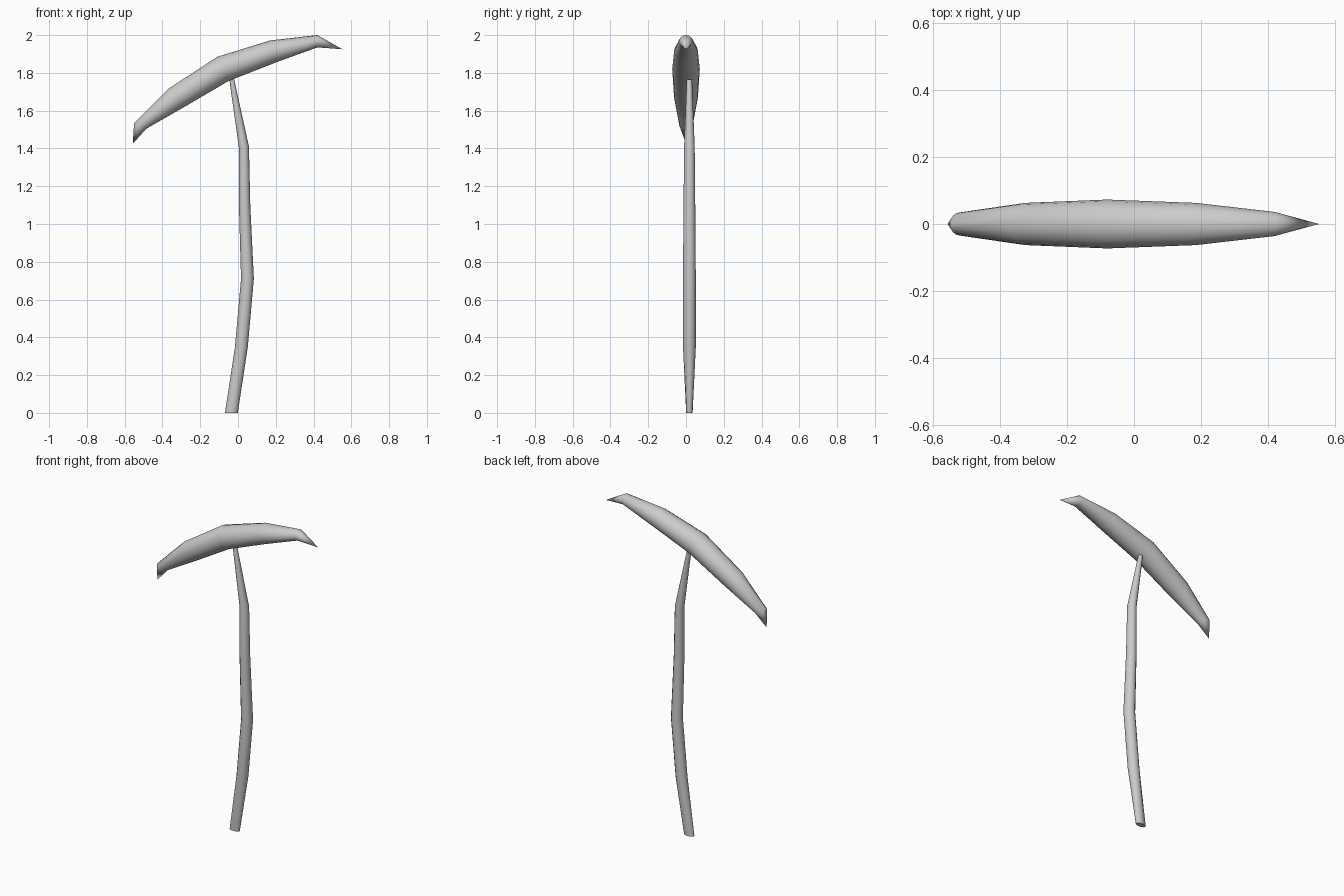
import bpy
import bmesh
from math import cos, sin, pi, radians
from mathutils import Vector

cube = bpy.data.objects.get("Cube")
if cube:
    bpy.data.objects.remove(cube, do_unlink=True)

# Single flat colour
grey = bpy.data.materials.new("plain grey")
grey.use_nodes = True
colour = (0.6, 0.6, 0.6, 1)
grey.diffuse_color = colour
grey.node_tree.nodes["Principled BSDF"].inputs["Base Color"].default_value = colour


def loft(name, rings, sides, start_tip=None, end_tip=None):
    """Skin elliptical rings (centre, half axis a, half axis b), ending in tips or caps."""
    bm = bmesh.new()
    loops = []
    for centre, a, b in rings:
        loops.append([bm.verts.new(centre + a * cos(2 * pi * i / sides) + b * sin(2 * pi * i / sides))
                      for i in range(sides)])
    for low, high in zip(loops, loops[1:]):
        for i in range(sides):
            j = (i + 1) % sides
            bm.faces.new((low[i], low[j], high[j], high[i]))
    for loop, tip in ((loops[0], start_tip), (loops[-1], end_tip)):
        if tip is None:
            bm.faces.new(loop)
        else:
            point = bm.verts.new(tip)
            for i in range(sides):
                bm.faces.new((loop[i], loop[(i + 1) % sides], point))
    bmesh.ops.recalc_face_normals(bm, faces=bm.faces)
    mesh = bpy.data.meshes.new(name)
    bm.to_mesh(mesh)
    bm.free()
    mesh.materials.append(grey)
    obj = bpy.data.objects.new(name, mesh)
    bpy.context.collection.objects.link(obj)
    bpy.ops.object.select_all(action="DESELECT")
    obj.select_set(True)
    bpy.context.view_layer.objects.active = obj
    bpy.ops.object.shade_smooth_by_angle(angle=radians(40))
    return obj


# Crooked handle: x, z, half width, half depth
handle = [(-0.035, 0, 0.034, 0.017), (0.018, 0.35, 0.034, 0.034),
          (0.05, 0.71, 0.034, 0.034), (0.035, 1.1, 0.03, 0.031),
          (0.031, 1.41, 0.027, 0.028), (-0.033, 1.765, 0.013, 0.014)]
loft("handle", [(Vector((x, 0.018, z)), Vector((w, 0, 0)), Vector((0, d, 0)))
                for x, z, w, d in handle], 12)

# Curved head: top x, top z, bottom x, bottom z, half depth
head = [(-0.55, 1.535, -0.485, 1.505, 0.035), (-0.37, 1.715, -0.28, 1.622, 0.063),
        (-0.11, 1.885, -0.05, 1.757, 0.073), (0.17, 1.972, 0.2, 1.855, 0.063),
        (0.42, 2.0, 0.42, 1.935, 0.036)]
rings = []
for tx, tz, bx, bz, depth in head:
    top, bottom = Vector((tx, 0, tz)), Vector((bx, 0, bz))
    rings.append(((top + bottom) / 2, (top - bottom) / 2, Vector((0, depth, 0))))
loft("pick_head", rings, 16, Vector((-0.557, 0, 1.425)), Vector((0.553, 0, 1.925)))
